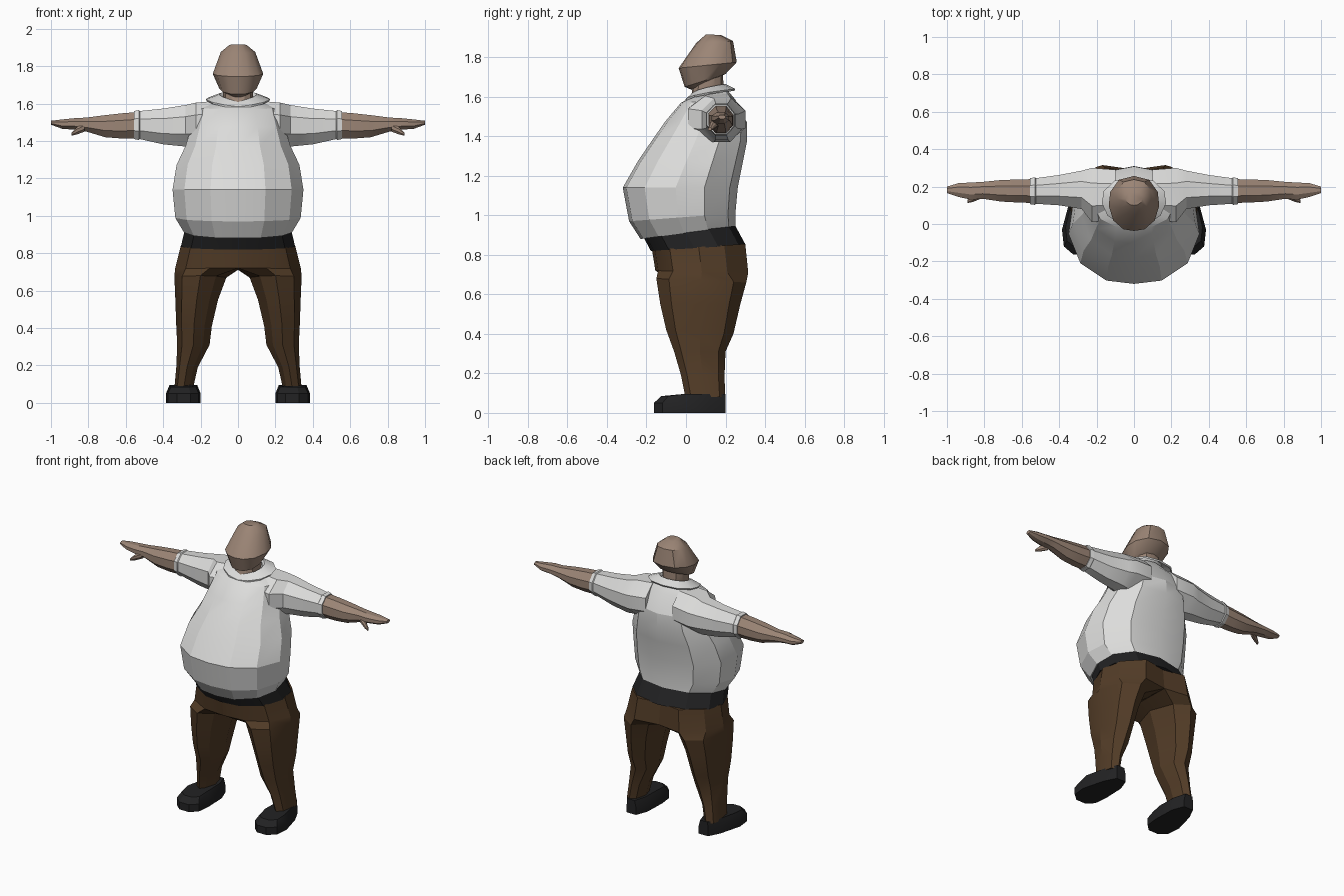
import bpy, bmesh, math


def material(name, rgb):
    m = bpy.data.materials.new(name)
    m.diffuse_color = (*rgb, 1)
    return m


SHIRT = material("white shirt", (0.72, 0.72, 0.71))
SKIN = material("skin", (0.33, 0.235, 0.18))
BROWN = material("brown trousers", (0.085, 0.045, 0.02))
BLACK = material("black leather", (0.016, 0.016, 0.017))

HALF = [(0, -1), (.42, -.94), (.82, -.62), (1, -.08), (.94, .42), (.6, .86), (0, 1)]
BODY = HALF + [(-u, v) for u, v in HALF[-2:0:-1]]
# One leg: u runs from the inner to the outer side, v from front to back
HIP = [(0, -1), (.45, -.94), (.83, -.62), (1, 0), (.88, .55), (.5, 1), (0, .9), (0, 0)]
LEG = [(.2, -.72), (.5, -1), (.85, -.72), (1, 0), (.85, .72), (.5, 1), (.18, .72), (0, 0)]


def loft(name, rings, mat, cap=True, drop_middle=False, angle=28):
    """Skin a list of equal-length point rings."""
    bm = bmesh.new()
    rows = [[bm.verts.new(p) for p in r] for r in rings]
    n = len(rows[0])
    for a, b in zip(rows, rows[1:]):
        for i in range(n):
            j = (i + 1) % n
            bm.faces.new((a[i], a[j], b[j], b[i]))
    if cap:
        bm.faces.new(rows[0][::-1])
        bm.faces.new(rows[-1])
    bmesh.ops.recalc_face_normals(bm, faces=bm.faces[:])
    if drop_middle:
        inner = [f for f in bm.faces if all(abs(v.co.x) < 1e-4 for v in f.verts)]
        bmesh.ops.delete(bm, geom=inner, context='FACES')
    me = bpy.data.meshes.new(name)
    bm.to_mesh(me)
    bm.free()
    me.materials.append(mat)
    ob = bpy.data.objects.new(name, me)
    bpy.context.collection.objects.link(ob)
    bpy.ops.object.select_all(action='DESELECT')
    ob.select_set(True)
    bpy.context.view_layer.objects.active = ob
    bpy.ops.object.shade_smooth_by_angle(angle=math.radians(angle))
    return ob


def body_ring(zf, zb, hx, yf, yb, bend=1.0):
    """Horizontal ring, tilted from front height zf to back height zb."""
    yc, hy = (yf + yb) / 2, (yb - yf) / 2
    return [(hx * u, yc + hy * v, zf + (zb - zf) * ((v + 1) / 2) ** bend) for u, v in BODY]


def leg_ring(s, shape, zf, zb, x0, x1, y0, y1):
    return [(s * (x0 + (x1 - x0) * u), y0 + (y1 - y0) * (v + 1) / 2,
             zf + (zb - zf) * (v + 1) / 2) for u, v in shape]


def arm_ring(s, x, y0, y1, z0, z1):
    """Upright octagonal ring across the arm."""
    pts = [(.3, 0), (.7, 0), (1, .3), (1, .68), (.72, 1), (.3, 1), (0, .72), (0, .3)]
    return [(s * x, y0 + (y1 - y0) * u, z0 + (z1 - z0) * v) for u, v in pts]


# Torso
loft("shirt", [body_ring(*r) for r in [
    (.88, .945, .288, -.23, .25), (.97, 1.01, .335, -.288, .25),
    (1.14, 1.14, .35, -.32, .262), (1.275, 1.27, .328, -.243, .288),
    (1.37, 1.38, .28, -.178, .31), (1.475, 1.47, .25, -.105, .308),
    (1.57, 1.585, .22, -.025, .25), (1.60, 1.645, .11, .03, .2)]], SHIRT, angle=22)
loft("belt", [body_ring(*r) for r in [
    (.82, .85, .306, -.178, .302), (.895, .95, .285, -.218, .248)]], BLACK)
loft("collar", [body_ring(*r, .5) for r in [
    (1.572, 1.63, .165, -.005, .245), (1.583, 1.64, .172, -.005, .25),
    (1.612, 1.665, .1, .03, .2), (1.59, 1.65, .085, .045, .19)]], SHIRT, cap=False)

# Neck and head
loft("neck", [body_ring(*r) for r in [
    (1.575, 1.6, .07, .012, .19), (1.62, 1.66, .08, .03, .19),
    (1.7, 1.74, .08, .04, .185)]], SKIN)
loft("head", [body_ring(*r) for r in [
    (1.635, 1.69, .055, .03, .14), (1.65, 1.715, .1, -.007, .2),
    (1.745, 1.775, .135, -.037, .257), (1.87, 1.882, .092, .05, .238),
    (1.915, 1.913, .045, .1, .175)]], SKIN, angle=40)

for s, side in ((1, "left"), (-1, "right")):
    # Sleeve with a small turned cuff
    loft(side + "_sleeve", [arm_ring(s, *r) for r in [
        (.1, .02, .29, 1.38, 1.615), (.225, .01, .3, 1.37, 1.605),
        (.28, .08, .285, 1.37, 1.592), (.4, .1, .262, 1.382, 1.573),
        (.525, .108, .245, 1.41, 1.56), (.53, .102, .25, 1.405, 1.565),
        (.555, .106, .245, 1.41, 1.56)]], SHIRT)
    # Forearm tapering into a flat hand
    loft(side + "_arm", [arm_ring(s, *r) for r in [
        (.53, .112, .24, 1.415, 1.555), (.62, .115, .238, 1.413, 1.548),
        (.71, .12, .235, 1.42, 1.538), (.81, .135, .225, 1.45, 1.525),
        (.87, .13, .222, 1.46, 1.522), (.94, .145, .218, 1.465, 1.515),
        (1.0, .165, .2, 1.487, 1.508)]], SKIN)
    loft(side + "_thumb", [arm_ring(s, *r) for r in [
        (.82, .135, .175, 1.45, 1.495), (.86, .118, .15, 1.435, 1.475),
        (.89, .112, .13, 1.428, 1.445)]], SKIN)
    # Trouser leg including its half of the hips
    loft(side + "_trouser_leg", [leg_ring(s, *r) for r in [
        (HIP, .825, .855, 0, .306, -.172, .30), (HIP, .72, .71, 0, .337, -.155, .315),
        (LEG, .68, .66, .062, .34, -.15, .305), (LEG, .55, .55, .107, .335, -.13, .275),
        (LEG, .42, .4, .14, .33, -.1, .24), (LEG, .31, .31, .152, .325, -.06, .2),
        (LEG, .19, .19, .215, .33, -.025, .195), (LEG, .08, .08, .24, .34, -.003, .198)]],
        BROWN, drop_middle=True)
    # Shoe: sole outline splayed outwards, raised into a rounded upper
    outline = [(.205, .12), (.235, .2), (.305, .2), (.345, .12), (.385, -.03),
               (.375, -.12), (.325, -.163), (.255, -.163), (.21, -.12), (.2, -.03)]
    cx, cy = .29, .03

    def shoe_ring(k, z, toe):
        return [(s * (cx + (x - cx) * k), cy + (y - cy) * (k if y < 0 else 1),
                 z - (toe if y < -.1 else 0)) for x, y in outline]
    loft(side + "_shoe", [shoe_ring(1, 0, 0), shoe_ring(1, .05, 0),
                          shoe_ring(.8, .095, .01)], BLACK)
